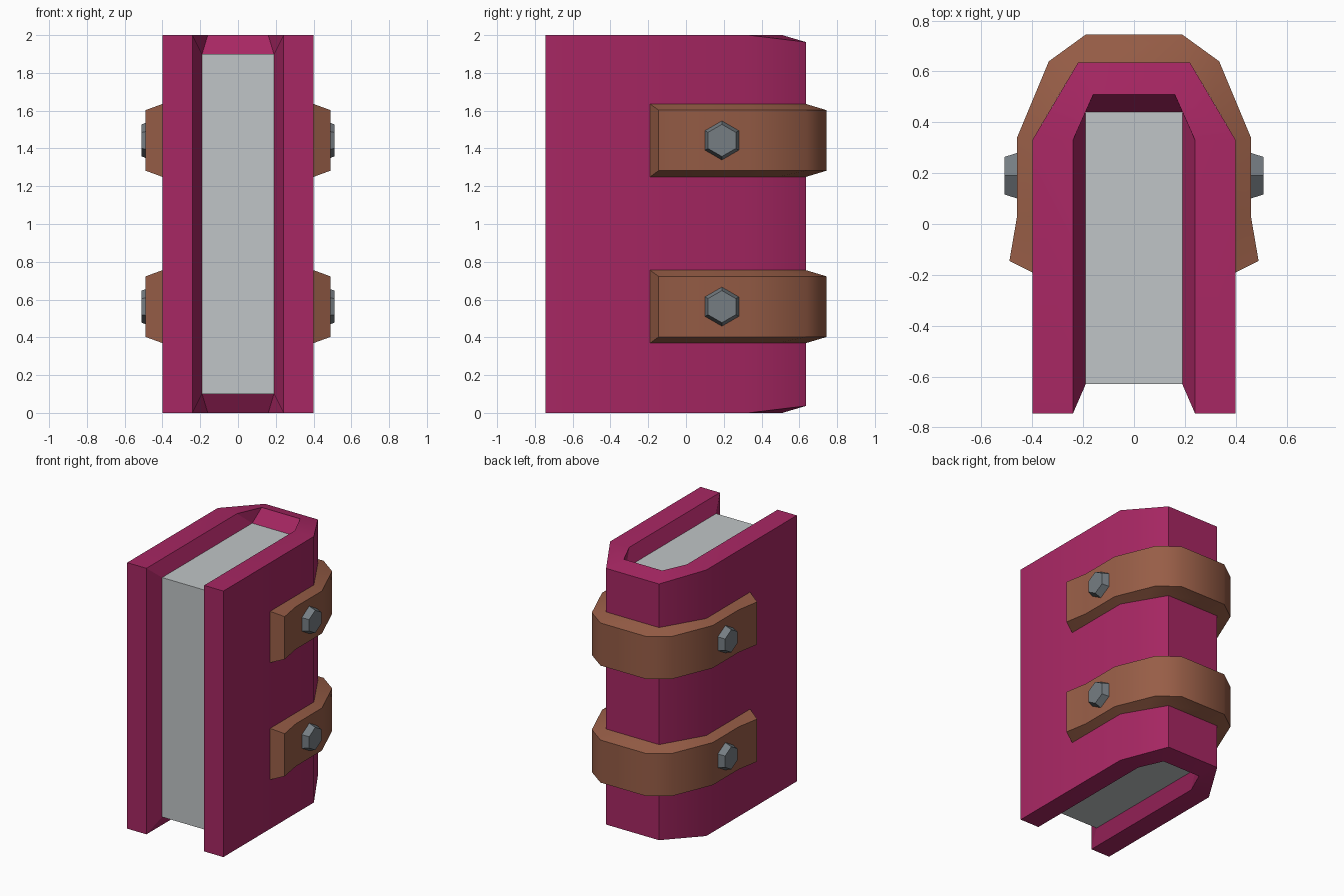
import bpy, bmesh, math

if "Cube" in bpy.data.objects:
    bpy.data.objects.remove(bpy.data.objects["Cube"])


def material(name, rgb):
    m = bpy.data.materials.new(name)
    m.diffuse_color = (*rgb, 1)
    m.use_nodes = True
    m.node_tree.nodes["Principled BSDF"].inputs["Base Color"].default_value = m.diffuse_color
    return m


COVER = material("magenta cover", (0.39, 0.02, 0.125))
PAGES = material("grey pages", (0.53, 0.56, 0.57))
LEATHER = material("brown strap", (0.31, 0.11, 0.062))
STEEL = material("steel bolt", (0.18, 0.205, 0.225))


def finish(name, bm, mat, angle=None):
    bmesh.ops.remove_doubles(bm, verts=bm.verts, dist=0.0005)
    bmesh.ops.recalc_face_normals(bm, faces=bm.faces)
    me = bpy.data.meshes.new(name)
    bm.to_mesh(me)
    bm.free()
    me.materials.append(mat)
    ob = bpy.data.objects.new(name, me)
    bpy.context.collection.objects.link(ob)
    if angle:
        bpy.ops.object.select_all(action='DESELECT')
        bpy.context.view_layer.objects.active = ob
        ob.select_set(True)
        bpy.ops.object.shade_smooth_by_angle(angle=math.radians(angle))
    return ob


def face(bm, *pts):
    bm.faces.new([bm.verts.new(p) for p in pts])


def mirrored(half):
    return half + [(-x, y) for x, y in reversed(half)]


# cover: wrapped profile with a recessed rim running down to the page block
bm = bmesh.new()
outer = mirrored([(0.4, -0.745), (0.4, 0.33), (0.22, 0.635)])
rim = mirrored([(0.24, -0.745), (0.24, 0.33), (0.16, 0.51)])
floor = mirrored([(0.19, -0.63), (0.19, 0.44), (0.19, 0.44)])


def at(p, s, h):  # s = +1 upper end, -1 lower end; h = height from the middle
    return (p[0], p[1], 1 + s * h)


def drop(i):  # spine corners sit slightly lower than the rest of the rim
    return 0.963 if i in (2, 3) else 1.0


for i in range(5):
    j = i + 1
    face(bm, at(outer[i], 1, drop(i)), at(outer[j], 1, drop(j)),
         at(outer[j], -1, drop(j)), at(outer[i], -1, drop(i)))
    for s in (1, -1):
        face(bm, at(outer[i], s, drop(i)), at(outer[j], s, drop(j)),
             at(rim[j], s, 1), at(rim[i], s, 1))
        pts = [at(rim[i], s, 1), at(rim[j], s, 1), at(floor[j], s, 0.9)]
        if floor[i] != floor[j]:
            pts.append(at(floor[i], s, 0.9))
        face(bm, *pts)
for i in (0, 5):  # front edge strips and the slopes into the pages
    for a, b, h in ((outer, rim, 1), (rim, floor, 0.9)):
        face(bm, at(a[i], 1, 1), at(b[i], 1, h), at(b[i], -1, h), at(a[i], -1, 1))
finish("book_cover", bm, COVER, 33)

# page block
bm = bmesh.new()
bmesh.ops.create_cube(bm, size=1)
for v in bm.verts:
    v.co = (v.co.x * 0.38, v.co.y * 1.07 - 0.095, v.co.z * 1.8 + 1)
finish("page_block", bm, PAGES)

# straps round the spine, with bevelled edges, and hex bolts on both sides
s_out = mirrored([(0.49, -0.145), (0.46, 0.03), (0.46, 0.34), (0.335, 0.64), (0.19, 0.745)])
s_in = mirrored([(0.4, -0.19), (0.4, 0.03), (0.4, 0.33), (0.31, 0.483), (0.22, 0.635)])
for label, z in (("lower", 0.5625), ("upper", 1.4425)):
    bm = bmesh.new()
    rings = []
    for a, b in zip(s_out, s_in):
        rings.append([bm.verts.new((p[0], p[1], z + h)) for p, h in
                      ((b, -0.193), (a, -0.16), (a, 0.16), (b, 0.193))])
    for r, q in zip(rings, rings[1:]):
        for k in range(4):
            n = (k + 1) % 4
            bm.faces.new((r[k], r[n], q[n], q[k]))
    bm.faces.new(rings[0])
    bm.faces.new(rings[-1])
    finish(label + "_strap", bm, LEATHER, 40)

    for side, s in (("right", 1), ("left", -1)):
        bm = bmesh.new()
        hexes = []
        for x, r in ((0.45, 0.107), (0.472, 0.107), (0.51, 0.085)):
            if x == 0.472:
                continue
            hexes.append([bm.verts.new((s * x, 0.19 + r * math.sin(k * math.pi / 3),
                                        z + r * math.cos(k * math.pi / 3))) for k in range(6)])
        for k in range(6):
            n = (k + 1) % 6
            bm.faces.new((hexes[0][k], hexes[0][n], hexes[1][n], hexes[1][k]))
        for h in hexes:
            bm.faces.new(h)
        finish(f"{label}_{side}_bolt", bm, STEEL)
